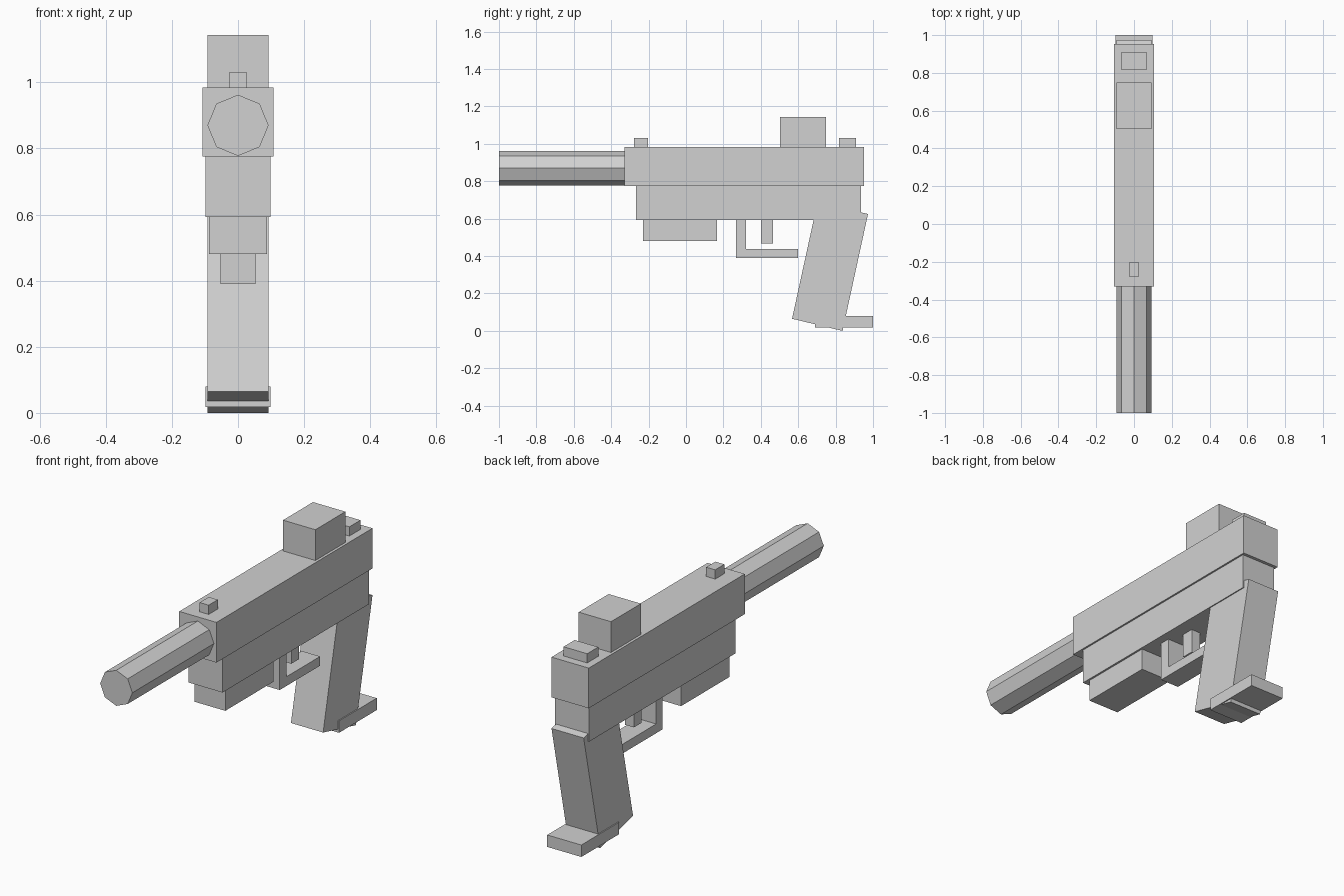
import bpy, bmesh, math

cube = bpy.data.objects.get("Cube")
if cube:
    bpy.data.objects.remove(cube, do_unlink=True)

grey = bpy.data.materials.new("light grey")
grey.use_nodes = True
colour = (0.64, 0.64, 0.64, 1)
grey.diffuse_color = colour
grey.node_tree.nodes["Principled BSDF"].inputs["Base Color"].default_value = colour


def extrude(name, points, start, end, place):
    """Extrude a closed 2D outline between two positions along one axis."""
    bm = bmesh.new()
    rings = [[bm.verts.new(place(p, d)) for p in points] for d in (start, end)]
    for ring in rings:
        bm.faces.new(ring)
    n = len(points)
    for i in range(n):
        j = (i + 1) % n
        bm.faces.new((rings[0][i], rings[0][j], rings[1][j], rings[1][i]))
    bmesh.ops.recalc_face_normals(bm, faces=bm.faces)
    mesh = bpy.data.meshes.new(name)
    bm.to_mesh(mesh)
    bm.free()
    mesh.materials.append(grey)
    obj = bpy.data.objects.new(name, mesh)
    bpy.context.collection.objects.link(obj)
    return obj


def side_profile(name, half_width, points):
    """Outline given as (y, z), extruded symmetrically across x."""
    return extrude(name, points, -half_width, half_width,
                   lambda p, d: (d, p[0], p[1]))


def block(name, half_width, y0, y1, z0, z1):
    return side_profile(name, half_width, [(y0, z0), (y1, z0), (y1, z1), (y0, z1)])


# Upper and lower body
block("slide", 0.107, -0.33, 0.952, 0.775, 0.984)
block("frame", 0.098, -0.267, 0.936, 0.593, 0.775)
block("under_rail", 0.088, -0.23, 0.166, 0.481, 0.593)

# Eight-sided barrel with a corner at the top
radius = 0.0925
octagon = [(radius * math.sin(i * math.pi / 4), 0.87 + radius * math.cos(i * math.pi / 4))
           for i in range(8)]
extrude("barrel", octagon, -1.0, -0.3, lambda p, d: (p[0], d, p[1]))

# Sights and top block
block("front_sight", 0.026, -0.278, -0.203, 0.984, 1.032)
block("rear_sight", 0.068, 0.818, 0.909, 0.984, 1.032)
block("top_block", 0.093, 0.503, 0.749, 0.984, 1.144)

# Trigger and its L-shaped guard
block("trigger", 0.026, 0.401, 0.465, 0.468, 0.593)
side_profile("trigger_guard", 0.053, [(0.267, 0.593), (0.267, 0.39), (0.599, 0.39),
                                      (0.599, 0.438), (0.321, 0.438), (0.321, 0.593)])

# Slanted grip and the plate at its foot
side_profile("grip", 0.0925, [(0.567, 0.065), (0.837, 0.0), (0.973, 0.625), (0.703, 0.688)])
block("grip_foot", 0.098, 0.69, 1.0, 0.018, 0.08)
